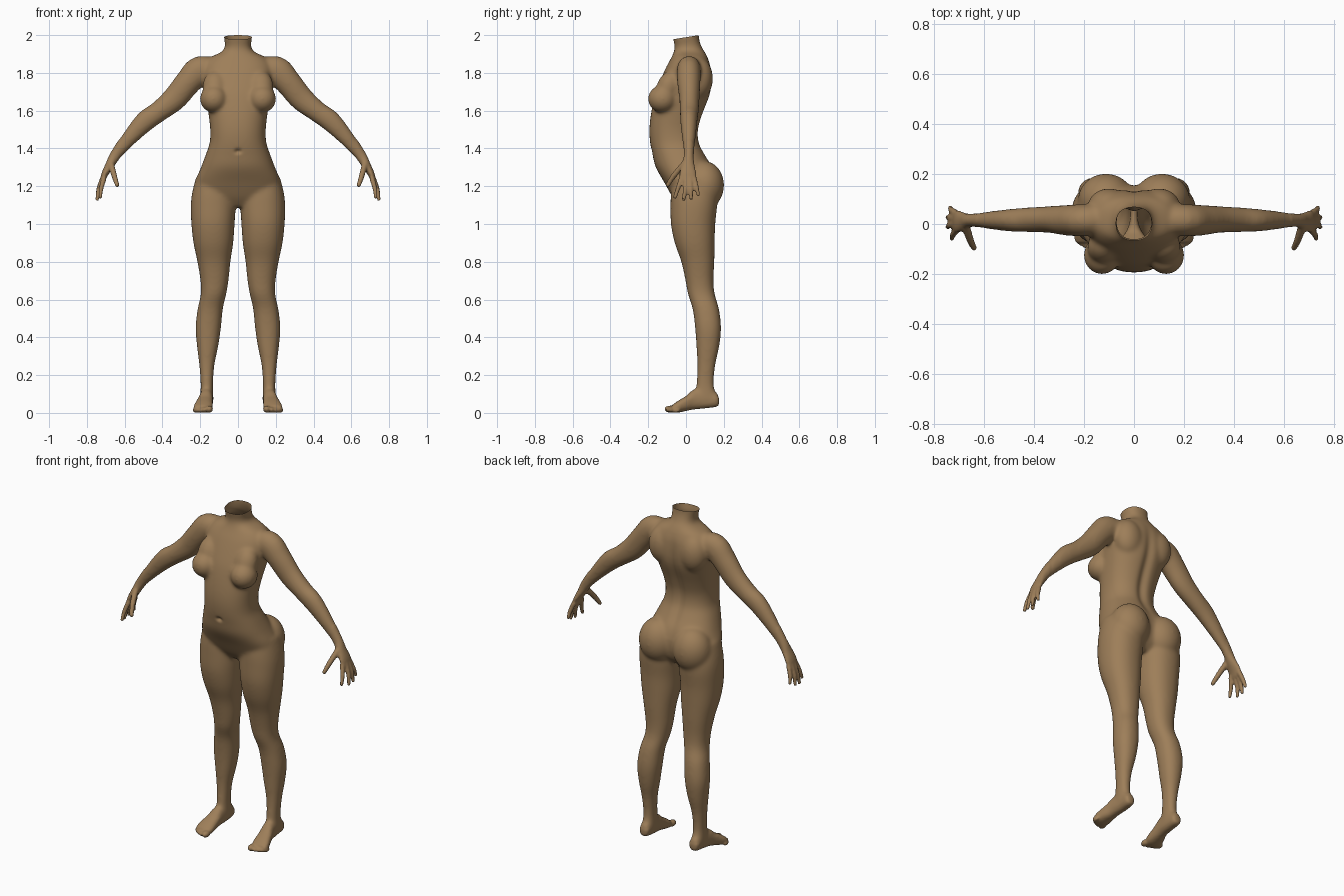
import bpy, bmesh, math
from mathutils import Vector, Matrix

if "Cube" in bpy.data.objects:
    bpy.data.objects.remove(bpy.data.objects["Cube"])

bm = bmesh.new()
X, Y, Z = Vector((1, 0, 0)), Vector((0, 1, 0)), Vector((0, 0, 1))


def refine(rows, k=4):
    """Catmull-Rom interpolation of rows of numbers."""
    out = []
    for i in range(len(rows) - 1):
        p = [rows[max(0, min(len(rows) - 1, i + j))] for j in (-1, 0, 1, 2)]
        for s in range(k):
            t = s / k
            out.append([0.5 * (2 * b + (c - a) * t + (2 * a - 5 * b + 4 * c - d) * t * t
                               + (3 * b - a - 3 * c + d) * t ** 3) for a, b, c, d in zip(*p)])
    return out + [list(rows[-1])]


def loft(rings, n=36, power=2.2, side=1):
    """Skin rings given as (centre, u vector, v vector) and cap both ends."""
    loops = []
    for c, u, v in rings:
        loop = []
        for i in range(n):
            a = 2 * math.pi * i / n
            ca, sa = math.cos(a), math.sin(a)
            p = (c + u * math.copysign(abs(ca) ** (2 / power), ca)
                 + v * math.copysign(abs(sa) ** (2 / power), sa))
            loop.append(bm.verts.new((p.x * side, p.y, p.z)))
        loops.append(loop)
    for a, b in zip(loops, loops[1:]):
        for i in range(n):
            j = (i + 1) % n
            bm.faces.new((a[i], a[j], b[j], b[i]))
    bm.faces.new(loops[0])
    bm.faces.new(loops[-1])


def tube(path, side, n=24):
    """Limb along a path of (x, y, z, radius across y, radius in the other direction)."""
    rows = refine(path)
    pts = [Vector(r[:3]) for r in rows]
    rings = []
    for i, r in enumerate(rows):
        t = (pts[min(i + 1, len(pts) - 1)] - pts[max(i - 1, 0)]).normalized()
        u = (Y - t * Y.dot(t)).normalized()
        rings.append((pts[i], u * r[3], t.cross(u) * r[4]))
    loft(rings, n, 2.0, side)


def ball(x, y, z, rx, ry, rz, tilt=0):
    m = (Matrix.Translation((x, y, z)) @ Matrix.Rotation(tilt, 4, 'X')
         @ Matrix.Diagonal((rx, ry, rz, 1)))
    bmesh.ops.create_uvsphere(bm, u_segments=32, v_segments=20, radius=1, matrix=m)


# Trunk and neck: z, half width, front y, back y
trunk = [(2.06, .078, -.07, .07), (1.99, .075, -.07, .068), (1.94, .069, -.06, .082),
         (1.91, .09, -.065, .10), (1.88, .15, -.078, .115), (1.83, .185, -.105, .132),
         (1.75, .185, -.14, .138), (1.68, .172, -.165, .128), (1.58, .156, -.186, .09),
         (1.50, .147, -.194, .068), (1.43, .15, -.19, .072), (1.37, .17, -.178, .10),
         (1.30, .196, -.16, .14), (1.22, .226, -.115, .155), (1.14, .215, -.07, .14),
         (1.09, .13, -.03, .10)]
loft([(Vector((0, (f + b) / 2, z)), X * w, Y * (b - f) / 2) for z, w, f, b in refine(trunk)],
     48, 2.3)

# Leg: z, outer x, inner x, front y, back y
leg = [(1.25, .222, .05, -.07, .13), (1.17, .242, .02, -.08, .16), (1.1, .25, .012, -.082, .165),
       (1.0, .247, .018, -.08, .155), (.9, .236, .025, -.06, .152), (.8, .215, .04, -.025, .15),
       (.7, .199, .05, -.003, .146), (.63, .197, .062, .01, .152), (.55, .214, .08, .035, .175),
       (.45, .225, .09, .048, .186), (.35, .217, .105, .055, .176), (.25, .205, .125, .06, .155),
       (.15, .198, .132, .055, .148), (.08, .2, .13, .045, .162), (.045, .193, .137, .06, .155)]
# Foot: y, centre x, half width, sole z, top z
foot = [(.175, .165, .015, .045, .085), (.16, .165, .03, .032, .11), (.10, .165, .034, .024, .12),
        (.04, .17, .037, .018, .125), (0, .177, .043, .01, .09), (-.045, .184, .05, .001, .062),
        (-.075, .187, .046, .001, .04)]
# Toes: x, y, radius across, radius along, radius up
toes = [(.152, -.085, .02, .029, .019), (.178, -.08, .013, .027, .015), (.198, -.073, .012, .025, .014),
        (.215, -.064, .012, .023, .013), (.229, -.052, .011, .021, .012)]
# Arm and palm: x, y, z, radius across, radius in plane
arm = [(.11, .02, 1.81, .06, .06), (.2, .015, 1.813, .064, .078), (.265, .015, 1.75, .062, .07),
       (.335, .018, 1.665, .054, .066), (.42, .017, 1.595, .05, .056), (.49, .015, 1.545, .046, .056),
       (.57, .015, 1.46, .037, .043), (.648, .015, 1.365, .026, .03), (.68, .01, 1.31, .036, .023),
       (.705, .01, 1.265, .045, .018), (.718, .01, 1.228, .042, .013)]
# Digits: base, middle and tip points
digits = [((.708, -.022, 1.245), (.724, -.042, 1.19), (.729, -.058, 1.142)),
          ((.717, .0, 1.24), (.738, -.005, 1.18), (.745, -.012, 1.13)),
          ((.717, .022, 1.24), (.738, .025, 1.185), (.745, .028, 1.135)),
          ((.711, .042, 1.245), (.73, .055, 1.195), (.736, .065, 1.155)),
          ((.672, -.012, 1.315), (.655, -.065, 1.255), (.64, -.096, 1.207))]

for s in (1, -1):
    loft([(Vector(((o + i) / 2, (f + b) / 2, z)), X * (o - i) / 2, Y * (b - f) / 2)
          for z, o, i, f, b in refine(leg)], side=s)
    loft([(Vector((cx, y, (lo + hi) / 2)), X * w, Z * (hi - lo) / 2)
          for y, cx, w, lo, hi in refine(foot)], power=2.4, side=s)
    for x, y, rx, ry, rz in toes:
        ball(s * x, y, rz + .001, rx, ry, rz)
    tube(arm, s)
    for k, pts in enumerate(digits):
        r = .015 if k == 4 else .0125
        tube([(*p, r * f, r * f) for p, f in zip(pts, (1.15, 1, .8))], s, 12)
        ball(s * pts[2][0], pts[2][1], pts[2][2], r * .8, r * .8, r * .8)
    # Chest, seat and shoulder blade volumes
    ball(s * .128, -.125, 1.662, .074, .077, .073)
    ball(s * .122, -.095, 1.725, .066, .06, .09, -.35)
    ball(s * .112, .098, 1.205, .112, .104, .128)
    ball(s * .10, .07, 1.77, .085, .073, .11)
bmesh.ops.recalc_face_normals(bm, faces=bm.faces[:])

# Fuse all volumes into one skin
mesh = bpy.data.meshes.new("fused_parts")
bm.to_mesh(mesh)
bm.free()
source = bpy.data.objects.new("fused_parts", mesh)
bpy.context.collection.objects.link(source)
mod = source.modifiers.new("fuse", 'REMESH')
mod.mode = 'VOXEL'
mod.voxel_size = .0065
skin = bpy.data.meshes.new_from_object(source.evaluated_get(bpy.context.evaluated_depsgraph_get()))
bpy.data.objects.remove(source)

bm = bmesh.new()
bm.from_mesh(skin)
# Soften joins, gently on hands and feet
large = [v for v in bm.verts if abs(v.co.x) < .63 and v.co.z > .08]
for _ in range(18):
    bmesh.ops.smooth_vert(bm, verts=large, factor=.5, use_axis_x=True, use_axis_y=True, use_axis_z=True)
for _ in range(2):
    bmesh.ops.smooth_vert(bm, verts=bm.verts[:], factor=.5, use_axis_x=True, use_axis_y=True, use_axis_z=True)

# Spine groove and navel
for v in bm.verts:
    x, y, z = v.co
    if y > .02 and 1.25 < z < 1.88:
        fade = math.sin(math.pi * (z - 1.25) / .63)
        v.co.y -= .016 * fade * math.exp(-(x / .028) ** 2)
    elif y < -.1 and z < 1.5:
        v.co.y += .014 * math.exp(-(x / .016) ** 2 - ((z - 1.385) / .012) ** 2)

# Open neck with a slightly slanted rim
bmesh.ops.bisect_plane(bm, geom=bm.verts[:] + bm.edges[:] + bm.faces[:], plane_co=(0, .07, 2.0),
                       plane_no=(0, -.16, 1), clear_outer=True)
bm.to_mesh(skin)
bm.free()

body = bpy.data.objects.new("body", skin)
bpy.context.collection.objects.link(body)
skin.name = "body"
skin.shade_smooth()
mat = bpy.data.materials.new("skin")
mat.diffuse_color = (.34, .21, .1, 1)
mat.use_nodes = True
mat.node_tree.nodes["Principled BSDF"].inputs["Base Color"].default_value = mat.diffuse_color
skin.materials.clear()
skin.materials.append(mat)
